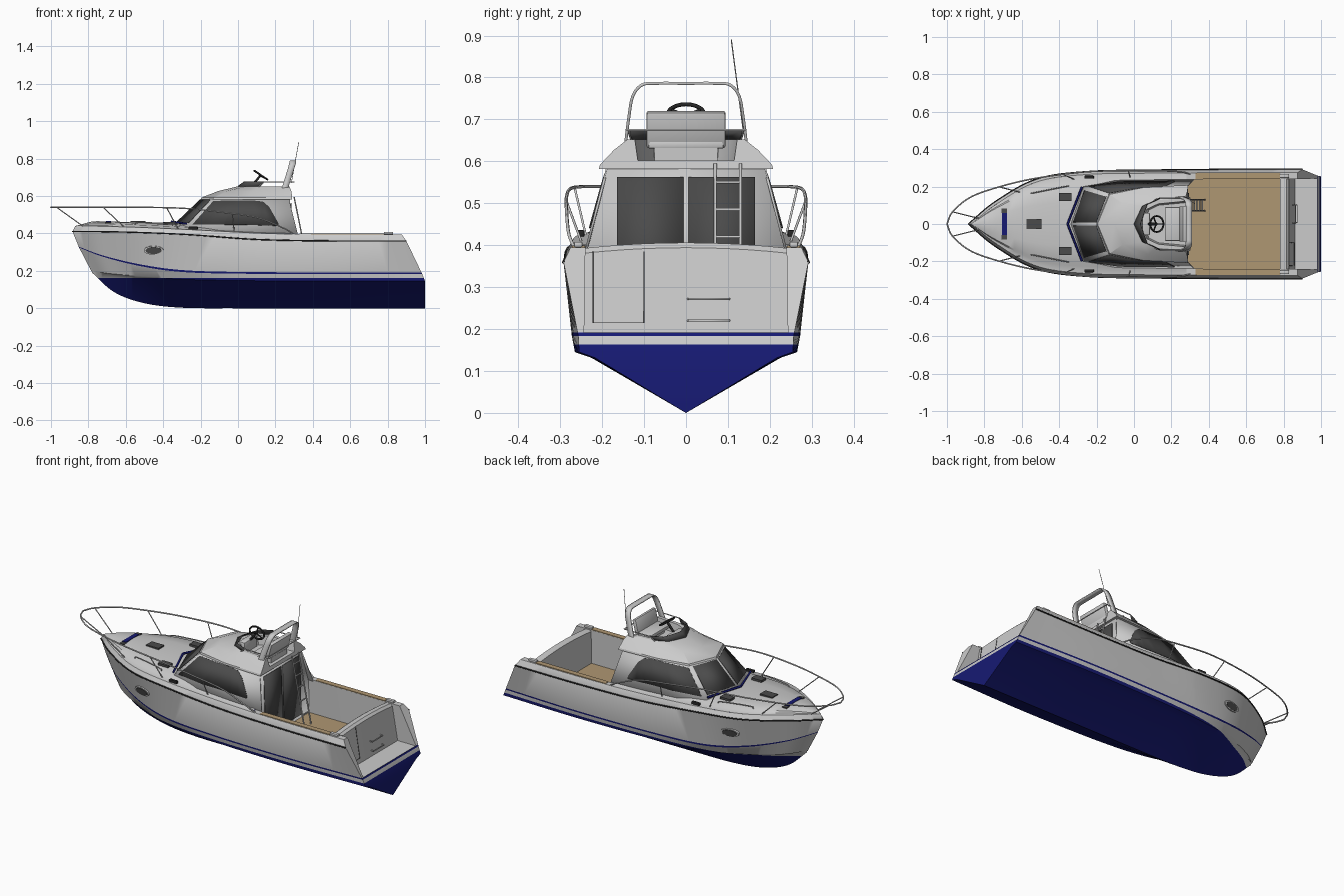
import bpy, bmesh, math
from mathutils import Vector as V, Matrix

if "Cube" in bpy.data.objects:
    bpy.data.objects.remove(bpy.data.objects["Cube"])

def mat(name, r, g, b):
    m = bpy.data.materials.new(name)
    m.diffuse_color = (r, g, b, 1)
    m.use_nodes = True
    m.node_tree.nodes["Principled BSDF"].inputs["Base Color"].default_value = m.diffuse_color
    return m

NAVY = mat("navy", .008, .01, .17)
DARK = mat("dark_glass", .07, .07, .07)
BLACK = mat("black", .02, .02, .02)
TEAK = mat("teak", .43, .31, .17)

def finish(name, bm, m=None, angle=35):
    bmesh.ops.recalc_face_normals(bm, faces=bm.faces)
    me = bpy.data.meshes.new(name)
    bm.to_mesh(me)
    bm.free()
    ob = bpy.data.objects.new(name, me)
    bpy.context.collection.objects.link(ob)
    if m:
        me.materials.append(m)
    bpy.ops.object.select_all(action='DESELECT')
    ob.select_set(True)
    bpy.context.view_layer.objects.active = ob
    bpy.ops.object.shade_smooth_by_angle(angle=math.radians(angle))
    return ob

def build(name, polys, m=None, mirror=True, caps=(), thick=0, waterline=None, angle=35):
    bm = bmesh.new()
    flip = [[(p[0], -p[1], p[2]) for p in reversed(f)] for f in polys] if mirror else []
    for f in list(polys) + flip + list(caps):
        bm.faces.new([bm.verts.new(p) for p in f])
    bmesh.ops.remove_doubles(bm, verts=bm.verts, dist=1e-4)
    if waterline:
        bmesh.ops.bisect_plane(bm, geom=bm.verts[:] + bm.edges[:] + bm.faces[:],
                               plane_co=(0, 0, waterline), plane_no=(0, 0, 1))
        for f in bm.faces:
            f.material_index = int(f.calc_center_median().z < waterline)
    ob = finish(name, bm, m, angle)
    if thick:
        s = ob.modifiers.new("solid", 'SOLIDIFY')
        s.thickness, s.offset = thick, 0
    return ob

def loft(rows):
    return [[a[i], a[i + 1], b[i + 1], b[i]] for a, b in zip(rows, rows[1:]) for i in range(len(a) - 1)]

def spline(pts, n=8):
    p = [V(q) for q in pts]
    p = [2 * p[0] - p[1]] + p + [2 * p[-1] - p[-2]]
    out = []
    for i in range(1, len(p) - 2):
        a, b, c, d = p[i - 1:i + 3]
        for k in range(n):
            t = k / n
            out.append(.5 * (2 * b + (c - a) * t + (2 * a - 5 * b + 4 * c - d) * t * t + (3 * b - a - 3 * c + d) * t ** 3))
    return out + [p[-2]]

def tube(name, pts, r=.004, m=None):
    cu = bpy.data.curves.new(name, 'CURVE')
    cu.dimensions, cu.bevel_depth, cu.bevel_resolution, cu.use_fill_caps = '3D', r, 1, True
    s = cu.splines.new('POLY')
    s.points.add(len(pts) - 1)
    for q, p in zip(s.points, pts):
        q.co = (*p, 1)
    ob = bpy.data.objects.new(name, cu)
    bpy.context.collection.objects.link(ob)
    if m:
        cu.materials.append(m)
    bpy.ops.object.select_all(action='DESELECT')
    ob.select_set(True)
    bpy.context.view_layer.objects.active = ob
    bpy.ops.object.convert(target='MESH')

def my(pts):
    return [(p[0], -p[1], p[2]) for p in pts]

def box(name, lo, hi, m=None, rot=0, bevel=0):
    lo, hi = V(lo), V(hi)
    bm = bmesh.new()
    bmesh.ops.create_cube(bm, size=1, matrix=Matrix.Translation((lo + hi) / 2) @ Matrix.Rotation(rot, 4, 'Y') @ Matrix.Diagonal((*(hi - lo), 1)))
    if bevel:
        bmesh.ops.bevel(bm, geom=bm.edges[:], offset=bevel, segments=2, profile=.5, affect='EDGES')
    return finish(name, bm, m)

# hull lengthwise lines, stern to bow
keel = spline([(1, 0, 0), (.5, 0, 0), (0, 0, 0), (-.3, 0, .003), (-.5, 0, .027), (-.66, 0, .085), (-.78, 0, .19)])
chine = spline([(1, .255, .145), (.5, .265, .145), (0, .255, .148), (-.3, .225, .155), (-.5, .17, .17), (-.68, .085, .185), (-.785, 0, .2)])
lo = spline([(.985, .257, .183), (.5, .272, .183), (0, .265, .185), (-.3, .245, .194), (-.52, .19, .225), (-.72, .095, .275), (-.85, 0, .325)])
sheer = spline([(.9, .292, .36), (.5, .292, .36), (.1, .288, .368), (-.25, .28, .393), (-.52, .24, .405), (-.74, .12, .41), (-.885, 0, .41)])
top = spline([(.875, .275, .395), (.5, .275, .395), (.15, .272, .4), (-.25, .265, .42), (-.52, .225, .432), (-.73, .11, .438), (-.87, 0, .44)])
inner_chine = [k.lerp(c, .85) + V((0, 0, .008)) for k, c in zip(keel, chine)]
hi = [a.lerp(b, .05) for a, b in zip(lo, sheer)]
under, side = [keel, inner_chine, chine, lo], [hi, sheer, top]

def stern_cap(rows):
    half = [r[0] for r in rows]
    return half + my(reversed(half))

hull = build("hull", loft(under) + loft(side), waterline=.163, caps=[stern_cap(under[1:]), [keel[0], inner_chine[0], my([inner_chine[0]])[0]]])
hull.data.materials.append(mat("hull_white", .8, .8, .8))
hull.data.materials.append(NAVY)
build("hull_stripe", loft([lo, hi]), NAVY, caps=[stern_cap([lo, hi])])
for pts in (sheer, my(sheer)):
    tube("rub_rail", pts, .004, BLACK)

def at_x(row, x):
    for a, b in zip(row, row[1:]):
        if b.x <= x <= a.x:
            return a.lerp(b, (a.x - x) / (a.x - b.x))
    return row[-1]

# cambered foredeck and side decks
xs = [.28 - 1.15 * i / 40 for i in range(41)]
edge = [at_x(top, x) for x in xs]
build("deck", loft([[V((p.x, p.y * f, p.z + d * min(1, p.y / .08))) for p in edge]
                    for f, d in ((1, 0), (.86, .004), (.8, .013), (.45, .023), (0, .027))]))

# cockpit coaming, inner walls and floor
cx = [.28 + i * (.875 - .28) / 12 for i in range(13)]
outer = [at_x(top, x) for x in cx]
inner = [p - V((0, .035, 0)) for p in outer]
foot = [V((.28 + i * .7 / 12, .243, .186)) for i in range(13)]
build("cockpit_walls", loft([outer, inner, foot]) + [[hi[0], sheer[0], top[0], inner[-1], foot[-1]]])
box("cockpit_floor", (.26, -.244, .186), (.79, .244, .2), TEAK)
box("swim_platform", (.79, -.25, .178), (.982, .25, .188))
for s in (1, -1):
    box("gunwale_board", (.33, min(s * .241, s * .272), .394), (.78, max(s * .241, s * .272), .399), TEAK)
    box("stern_cleat", (.78, s * .257 - .01, .395), (.83, s * .257 + .01, .408), bevel=.003)

# transom wall with crowned top
ys = [-.25 + i * .05 for i in range(11)]
def wall(x, z, crown=0):
    return [V((x, y, z + crown * (1 - (y / .25) ** 2))) for y in ys]
build("transom_wall", loft([wall(.78, .19), wall(.78, .385, .015), wall(.79, .392, .014), wall(.815, .392, .014), wall(.828, .38, .014), wall(.86, .187)]), mirror=False)
door = [(.829, -.222, .385), (.857, -.222, .215), (.857, -.1, .215), (.829, -.1, .385)]
tube("transom_door_seam", door, .0015, BLACK)
for z in (.22, .272):
    x = .86 - (z - .187) * .16
    tube("transom_handle", [(x, .005, z), (x + .018, .008, z), (x + .018, .1, z), (x, .103, z)], .003)

# cabin: base and top outlines joined by sloping walls
base = [V(p) for p in ((-.35, 0, .435), (-.28, .2, .425), (-.1, .232, .41), (.32, .237, .393))]
head = [V(p) for p in ((-.19, 0, .587), (-.13, .152, .587), (.0, .178, .587), (.272, .187, .587))]
build("cabin_walls", loft([base, head]), thick=.006, angle=20)

def on_wall(i, u, v, off=.006):
    a, b = base[i].lerp(base[i + 1], u), head[i].lerp(head[i + 1], u)
    n = (base[i + 1] - base[i]).cross(b - a).normalized()
    n = n if n.y > 0 else -n
    return a.lerp(b, v) + n * off

def window(name, spans):
    build(name, loft([[on_wall(i, u, l) for i, u, l, h in spans], [on_wall(i, u, h) for i, u, l, h in spans]]), DARK, thick=.003)

window("windscreen", [(0, .04, .16, .93), (0, .93, .16, .93)])
window("side_window", [(1, .1, .14, .9), (1, .97, .2, .93), (2, .02, .2, .93), (2, .3, .22, .93), (2, .5, .22, .9), (2, .62, .22, .75), (2, .76, .22, .3)])
for s in (1, -1):
    tube("windscreen_trim", [(-.355, 0, .463), (-.278, s * .198, .452)], .006, NAVY)
    tube("cabin_grab_rail", spline([(-.55, s * .165, .447), (-.53, s * .168, .458), (-.37, s * .2, .453), (-.35, s * .203, .442)], 3), .003)

# aft bulkhead with glazed doors
build("cabin_bulkhead", [[(.285, 0, .19), (.285, .243, .19), (.285, .236, .395), (.272, .187, .587), (.272, 0, .587)]], thick=.01)
for s in (1, -1):
    build("cabin_door_glass", [[(.293, s * .006, .22), (.293, s * .165, .22), (.283, s * .165, .562), (.283, s * .006, .562)]], DARK, mirror=False, thick=.004)

# flybridge moulding with sunken helm area
def ring(z, *pts):
    return [V((x, y, z)) for x, y in pts]
rings = [ring(.582, (-.2, 0), (-.135, .16), (.05, .197), (.29, .208)),
         ring(.592, (-.195, 0), (-.13, .158), (.05, .195), (.29, .205)),
         ring(.627, (-.105, 0), (-.06, .11), (.08, .162), (.285, .172)),
         ring(.652, (-.0, 0), (.045, .095), (.12, .127), (.275, .14)),
         ring(.652, (.03, 0), (.07, .08), (.13, .108), (.275, .122)),
         ring(.602, (.05, 0), (.08, .075), (.13, .1), (.285, .115))]
ends = [r[-1] for r in rings]
build("flybridge", loft(rings), caps=[rings[0] + my(reversed(rings[0][1:])), rings[-1] + my(reversed(rings[-1][1:])),
      ends + my(reversed(ends))], angle=22)
build("helm_screen", loft([rings[3][:3], ring(.677, (.035, 0), (.07, .105), (.14, .138))]), DARK, thick=.004)
box("helm_console", (.045, -.06, .6), (.085, .06, .665), bevel=.006)

# steering wheel
T = Matrix.Translation((.122, 0, .712)) @ Matrix.Rotation(math.radians(34), 4, 'Y')
tube("wheel_rim", [T @ V((.043 * math.cos(a), .043 * math.sin(a), 0)) for a in [i * math.tau / 24 for i in range(25)]], .005, BLACK)
for a in (0, 2.1, 4.2):
    tube("wheel_spoke", [T @ V((0, 0, -.005)), T @ V((.042 * math.cos(a), .042 * math.sin(a), 0))], .004, BLACK)
tube("wheel_column", [(.07, 0, .65), T @ V((0, 0, 0))], .007, BLACK)

# helm seat
box("seat_base", (.19, -.075, .6), (.265, .075, .632))
box("seat_cushion", (.165, -.09, .63), (.265, .09, .65), bevel=.005)
box("seat_back", (.25, -.094, .632), (.272, .094, .72), rot=.25, bevel=.005)

# arch, flybridge rails, aerial and ladder
arch = spline([(.25, .145, .635), (.27, .137, .7), (.287, .127, .755), (.294, .105, .782), (.295, .07, .786), (.295, 0, .786)], 5)
build("radar_arch", loft([[p + V((d, 0, 0)) for p in arch] for d in (-.018, .016)]), thick=.007)
for s in (1, -1):
    tube("flybridge_rail", [(.11, s * .13, .65), (.14, s * .138, .675), (.3, s * .142, .675)], .003)
tube("flybridge_back_rail", [(.3, -.142, .675), (.3, .142, .675)], .003)
tube("aerial", [(.285, .137, .67), (.325, .108, .89)], .0015)
for y in (.07, .13):
    tube("ladder_side", [(.3, y, .595), (.38, y, .2)], .004)
for z in (.27, .345, .42, .485, .55):
    x = .3 + (.595 - z) * .08 / .395
    tube("ladder_rung", [(x, .07, z), (x, .13, z)], .004)

# bow rail and posts
rail = spline([(-1, 0, .54), (-.97, .065, .54), (-.88, .14, .54), (-.75, .19, .54), (-.55, .24, .54), (-.3, .275, .535),
               (-.1, .285, .515), (.1, .285, .485), (.24, .28, .43), (.3, .268, .396)], 6)
tube("bow_rail", my(reversed(rail)) + rail[1:], .004)
for x0, x1 in ((-.83, -.97), (-.61, -.71), (-.32, -.37), (-.02, -.04)):
    b = at_x(top, x0) * 1
    b.y *= .92
    t = min(rail, key=lambda p: abs(p.x - x1))
    for pts in ([b, t], my([b, t])):
        tube("rail_post", pts, .003)

# deck hatches, cleats and hull portholes
box("anchor_locker", (-.705, -.06, .448), (-.68, .06, .466), NAVY)
for s in (1, -1):
    box("locker_end", (-.708, s * .07 - .012, .445), (-.678, s * .07 + .012, .462), DARK)
    box("side_hatch", (-.4, s * .145 - .022, .448), (-.335, s * .145 + .022, .46), DARK)
    box("midship_cleat", (-.265, s * .25 - .008, .42), (-.215, s * .25 + .008, .436), BLACK, bevel=.003)
    n, tx = V((-.2, 1, -.22)).normalized(), V((1, .2, 0)).normalized()
    R = Matrix((tx, n.cross(tx), n)).transposed().to_4x4()
    for name, r, h, m in (("porthole_frame", 1.25, .012, None), ("porthole_glass", 1, .016, DARK)):
        bm = bmesh.new()
        M = Matrix.Translation((-.45, .237, .31)) @ R @ Matrix.Diagonal((.043 * r, .019 * r, h, 1))
        bmesh.ops.create_cone(bm, cap_ends=True, segments=24, radius1=1, radius2=1, depth=1, matrix=Matrix.Diagonal((1, s, 1, 1)) @ M)
        finish(name, bm, m)
box("fore_hatch", (-.575, -.026, .452), (-.495, .026, .466), DARK)
